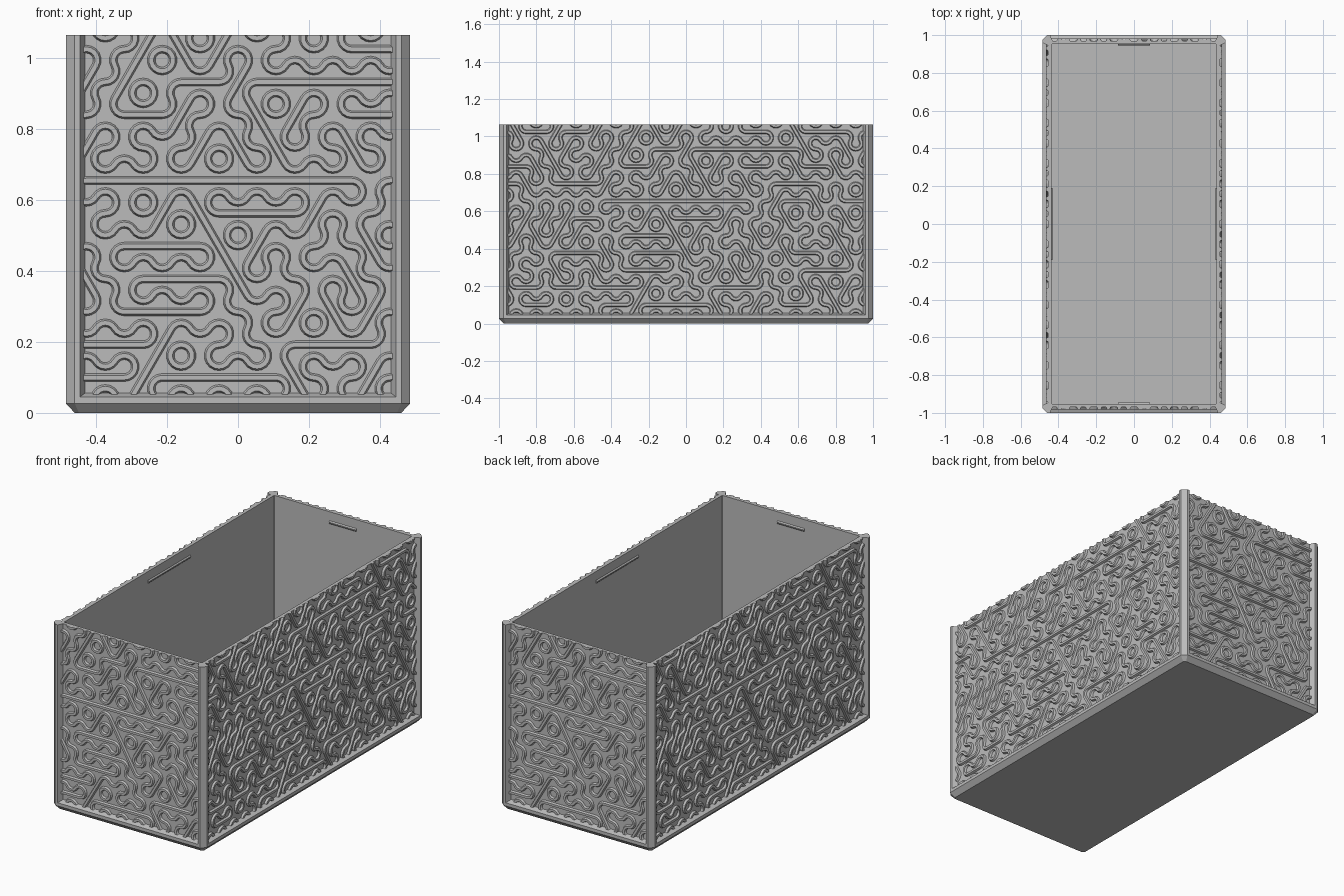
import bpy, bmesh, math, random
from mathutils import Matrix, Vector

random.seed(7)
if "Cube" in bpy.data.objects:
    bpy.data.objects.remove(bpy.data.objects["Cube"])

HX, HY, TOP = 0.485, 1.0, 1.065      # half width, half depth, height
RECESS, WALL, FLOOR = 0.03, 0.048, 0.045
TILE = 0.1068                        # hexagon width
SIDE = TILE / math.sqrt(3)
ROW = 1.5 * SIDE

grey = bpy.data.materials.new("mid_grey")
grey.use_nodes = True
colour = (0.5, 0.5, 0.5, 1)
grey.diffuse_color = colour
grey.node_tree.nodes["Principled BSDF"].inputs["Base Color"].default_value = colour


def finish(name, bm):
    bmesh.ops.recalc_face_normals(bm, faces=bm.faces)
    mesh = bpy.data.meshes.new(name)
    bm.to_mesh(mesh)
    bm.free()
    mesh.materials.append(grey)
    obj = bpy.data.objects.new(name, mesh)
    bpy.context.collection.objects.link(obj)
    return obj


def bridge(bm, a, b):
    for k in range(len(a)):
        n = (k + 1) % len(a)
        bm.faces.new((a[k], a[n], b[n], b[k]))


def ring(bm, inset, c, z):
    """Rectangle with cut corners."""
    x, y = HX - inset, HY - inset
    pts = [(x, y - c), (x - c, y), (c - x, y), (-x, y - c),
           (-x, c - y), (c - x, -y), (x - c, -y), (x, c - y)]
    return [bm.verts.new((px, py, z)) for px, py in pts]


# Open box: chamfered foot, recessed walls, inner cavity
bm = bmesh.new()
profile = [(0.025, 0.012, 0), (0, 0.025, 0.027), (0, 0.025, 0.045), (RECESS, 0.01, 0.056),
           (RECESS, 0.01, TOP), (WALL, 0.002, TOP), (WALL, 0.002, FLOOR)]
rings = [ring(bm, *p) for p in profile]
for a, b in zip(rings, rings[1:]):
    bridge(bm, a, b)
bm.faces.new(rings[0])
bm.faces.new(rings[-1])
finish("box_shell", bm)

# Corner posts
section = [(0, -0.025), (-0.025, 0), (-0.04, 0), (-0.055, -0.031),
           (-0.04, -0.04), (-0.031, -0.055), (0, -0.04)]
for sx, side in ((1, "left"), (-1, "right")):
    for sy, end in ((-1, "front"), (1, "back")):
        bm = bmesh.new()
        low, high = ([bm.verts.new((sx * (HX + x), sy * (HY + y), z)) for x, y in section]
                     for z in (0.03, TOP))
        bridge(bm, low, high)
        bm.faces.new(low)
        bm.faces.new(high)
        finish(f"{end}_{side}_post", bm)

# Hexagon tile patterns: small arcs round corners (by angle) and an optional straight
TILES = {"-": ((90, 270), 0), "/": ((150, 330), 60), "\\": ((30, 210), 120),
         "Y": ((90, 210, 330), None), "A": ((30, 150, 270), None)}
# Longer straight runs: row, first column, last column, kind
RUNS = [(0, -1, 0, "-"), (1, -4, -3, "-"), (1, 2, 3, "-"), (4, -3, -2, "-"),
        (4, -1, -1, "\\"), (4, 0, 0, "/"), (5, 0, 0, "-"), (6, -4, -2, "-"),
        (6, 0, 2, "-"), (8, -3, -3, "-"), (9, -1, -1, "-"), (9, 1, 3, "-")]
layout = {(j, i): random.choice("-/\\YA") for j in range(-1, 12) for i in range(-11, 12)}
for j, first, last, kind in RUNS:
    for i in range(first, last + 1):
        layout[j, i] = kind


def polar(angle, r):
    a = math.radians(angle)
    return Vector((r * math.cos(a), r * math.sin(a)))


def sweep(bm, points, normals):
    """Trapezoid ridge along a flat path; local axes are across, out, up."""
    prev = None
    for p, n in zip(points, normals):
        cur = []
        for off, out in ((-0.0125, -0.003), (-0.0065, 0.011), (0.0065, 0.011), (0.0125, -0.003)):
            q = p + n * off
            cur.append(bm.verts.new((q.x, -out, q.y)))
        if prev:
            bridge(bm, prev, cur)
        prev = cur


def relief(name, half, distance, angle):
    bm = bmesh.new()
    limit = half - 0.045
    for (j, i), kind in layout.items():
        centre = Vector((TILE * (i + 0.5 * (j % 2 == 0)), 0.0995 + ROW * j))
        if abs(centre.x) > limit + TILE:
            continue
        corners, straight = TILES[kind]
        for corner in corners:
            dirs = [polar(corner + 120 + 20 * k, 1) for k in range(7)]
            mid = centre + polar(corner, SIDE)
            sweep(bm, [mid + d * SIDE / 2 for d in dirs], dirs)
        if straight is not None:
            d = polar(straight, TILE / 2)
            sweep(bm, [centre - d, centre + d], [polar(straight + 90, 1)] * 2)
    bmesh.ops.remove_doubles(bm, verts=bm.verts, dist=0.0004)
    # Trim to the panel and close the cut ends
    for co, no in (((limit, 0, 0), (1, 0, 0)), ((-limit, 0, 0), (-1, 0, 0)),
                   ((0, 0, TOP), (0, 0, 1)), ((0, 0, 0.05), (0, 0, -1))):
        geom = bm.verts[:] + bm.edges[:] + bm.faces[:]
        bmesh.ops.bisect_plane(bm, geom=geom, plane_co=co, plane_no=no, clear_outer=True)
        open_edges = [e for e in bm.edges if e.is_boundary and
                      all(abs((v.co - Vector(co)).dot(Vector(no))) < 1e-4 for v in e.verts)]
        bmesh.ops.holes_fill(bm, edges=open_edges, sides=0)
    move = Matrix.Rotation(math.radians(angle), 4, "Z") @ Matrix.Translation((0, -distance, 0))
    bmesh.ops.transform(bm, matrix=move, verts=bm.verts)
    finish(name, bm)


def catch(name, half, distance, angle):
    """Slim lid catch on the inside of a wall."""
    bm = bmesh.new()
    ends = [[bm.verts.new((x, -distance + y, z)) for y, z in
             ((-0.002, 0.994), (0.006, 1.002), (0.006, 1.008), (-0.002, 1.016))]
            for x in (-half, half)]
    bridge(bm, *ends)
    for end in ends:
        bm.faces.new(end)
    bmesh.ops.rotate(bm, verts=bm.verts, matrix=Matrix.Rotation(math.radians(angle), 3, "Z"))
    finish(name, bm)


# Raised maze relief and lid catch on each wall
for angle, wall in ((0, "front"), (90, "left"), (180, "back"), (270, "right")):
    across, depth, length = (HX, HY, 0.085) if angle % 180 == 0 else (HY, HX, 0.19)
    relief(f"{wall}_relief", across, depth - RECESS, angle)
    catch(f"{wall}_catch", length, depth - WALL, angle)
